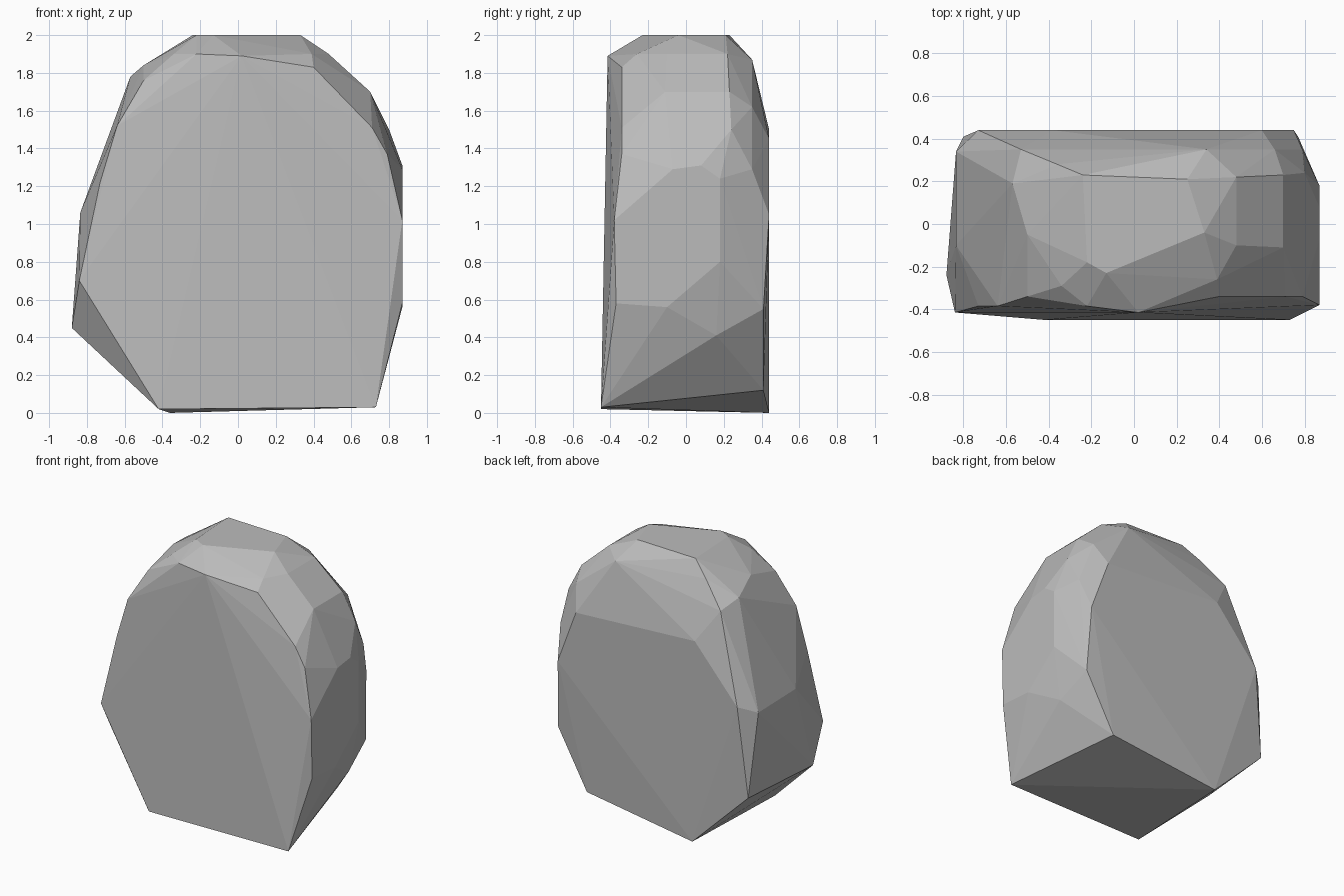
import bpy
import bmesh
from mathutils import Vector

# Remove the default object only
default = bpy.data.objects.get("Cube")
if default:
    bpy.data.objects.remove(default, do_unlink=True)

X_AXIS, Y_AXIS, Z_AXIS = range(3)


def make_material(name, value):
    material = bpy.data.materials.new(name)
    colour = (value, value, value, 1)
    material.diffuse_color = colour
    material.use_nodes = True
    for node in material.node_tree.nodes:
        if node.type == "BSDF_PRINCIPLED":
            node.inputs["Base Color"].default_value = colour
            node.inputs["Roughness"].default_value = .9
    return material


def add_outline(mesh, axis, offset, outline):
    """Place the corners of a flat outline at an offset along one axis."""
    for corner in outline:
        position = list(corner)
        position.insert(axis, offset)
        mesh.verts.new(Vector(position))


boulder_mesh = bmesh.new()

# Broad front face: low edge, side corners and rounded shoulder
add_outline(boulder_mesh, Y_AXIS, -.45, [(.73, .03), (-.42, .02)])
add_outline(boulder_mesh, Y_AXIS, -.415, [(-.84, .7), (.02, 1.89)])
add_outline(boulder_mesh, Y_AXIS, -.385, [(-.73, 1.22), (-.64, 1.52), (-.22, 1.9)])
add_outline(boulder_mesh, Y_AXIS, -.34,
            [(-.5, 1.76), (.4, 1.83), (.71, 1.51), (.79, 1.37)])

# Broad back face and its bevelled upper and lower corners
add_outline(boulder_mesh, Y_AXIS, .44,
            [(-.36, 0), (-.73, 1.1), (-.38, 1.5), (.6, 1.45), (.75, 1.05)])
add_outline(boulder_mesh, Y_AXIS, .41, [(.53, .12), (.77, .55), (-.8, .43)])
add_outline(boulder_mesh, Y_AXIS, .35,
            [(-.53, 1.73), (.34, 1.87), (.79, 1.29), (.66, 1.62), (.79, .65)])

# Flat facet on the steep side
add_outline(boulder_mesh, X_AXIS, .87,
            [(-.38, 1.02), (-.37, .58), (-.1, .56), (.18, .8),
             (.18, 1.24), (.08, 1.31), (-.07, 1.29)])
add_outline(boulder_mesh, X_AXIS, .8, [(.16, .41), (.24, 1.5)])

# Sloping opposite side with a low bulge
add_outline(boulder_mesh, X_AXIS, -.835, [(.34, 1.05), (-.1, 1.06)])
add_outline(boulder_mesh, X_AXIS, -.88, [(-.24, .45)])

# Flat crown and the facets stepping down from it
add_outline(boulder_mesh, Z_AXIS, 2,
            [(-.24, .23), (.25, .21), (.33, -.04), (-.13, -.23), (-.22, -.18)])
add_outline(boulder_mesh, Z_AXIS, 1.9,
            [(-.36, .28), (.48, .22), (.48, -.1), (.39, -.26), (-.34, -.29)])
add_outline(boulder_mesh, Z_AXIS, 1.84, [(-.5, -.05)])
add_outline(boulder_mesh, Z_AXIS, 1.78, [(-.57, .19)])
add_outline(boulder_mesh, Z_AXIS, 1.7, [(.7, .23), (.7, -.11)])

# Stretch a faceted skin around all outlines
hull = bmesh.ops.convex_hull(boulder_mesh, input=boulder_mesh.verts[:])
loose = [v for v in boulder_mesh.verts if not v.link_faces]
bmesh.ops.delete(boulder_mesh, geom=loose, context="VERTS")
bmesh.ops.recalc_face_normals(boulder_mesh, faces=boulder_mesh.faces[:])
for face in boulder_mesh.faces:
    face.smooth = False

mesh_data = bpy.data.meshes.new("boulder")
boulder_mesh.to_mesh(mesh_data)
boulder_mesh.free()
mesh_data.materials.append(make_material("stone grey", .5))
boulder = bpy.data.objects.new("boulder", mesh_data)
bpy.context.collection.objects.link(boulder)
